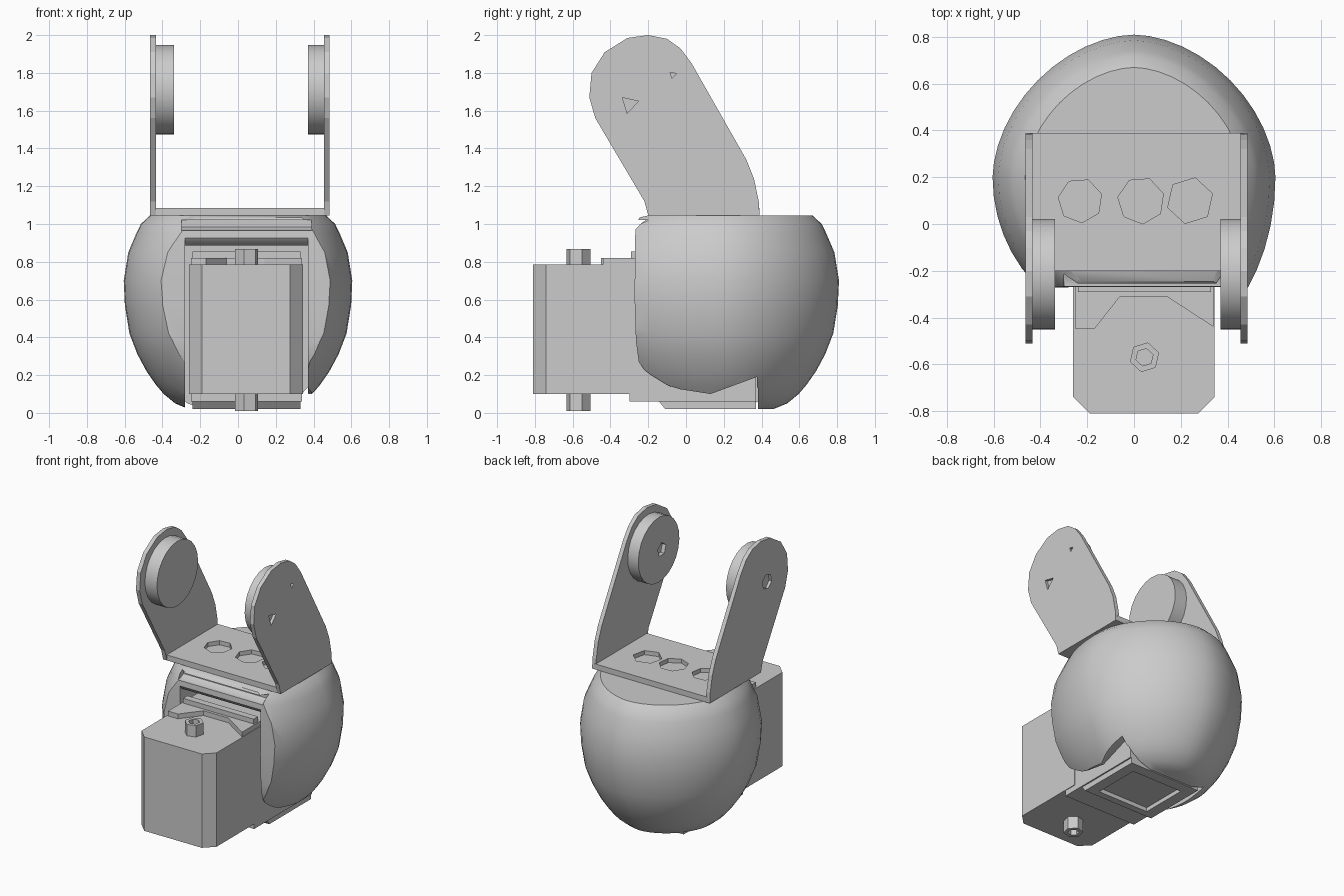
import bpy, bmesh, math

cube = bpy.data.objects.get("Cube")
if cube:
    bpy.data.objects.remove(cube, do_unlink=True)

grey = bpy.data.materials.new("plain grey")
grey.use_nodes = True
colour = (0.6, 0.6, 0.6, 1)
grey.diffuse_color = colour
grey.node_tree.nodes["Principled BSDF"].inputs["Base Color"].default_value = colour


def finish(name, bm):
    bmesh.ops.recalc_face_normals(bm, faces=bm.faces)
    mesh = bpy.data.meshes.new(name)
    bm.to_mesh(mesh)
    bm.free()
    mesh.materials.append(grey)
    ob = bpy.data.objects.new(name, mesh)
    bpy.context.collection.objects.link(ob)
    return ob


def prism(name, outline, axis, lo, hi):
    """Extrude a 2D outline along an axis (x: outline is y,z; z: outline is x,y)."""
    bm = bmesh.new()
    place = (lambda a, b, c: (c, a, b)) if axis == "x" else (lambda a, b, c: (a, b, c))
    ends = [[bm.verts.new(place(a, b, c)) for a, b in outline] for c in (lo, hi)]
    for ring in ends:
        bm.faces.new(ring)
    n = len(outline)
    for i in range(n):
        j = (i + 1) % n
        bm.faces.new((ends[0][i], ends[0][j], ends[1][j], ends[1][i]))
    return finish(name, bm)


def box(name, x, y, z):
    return prism(name, [(x[0], y[0]), (x[1], y[0]), (x[1], y[1]), (x[0], y[1])], "z", *z)


def polygon(cx, cy, r, n, turn=0.3):
    return [(cx + r * math.cos(turn + math.tau * i / n),
             cy + r * math.sin(turn + math.tau * i / n)) for i in range(n)]


def boolean(ob, cutter, operation="DIFFERENCE"):
    """Apply a boolean and remove the cutter."""
    cutter.hide_render = True
    mod = ob.modifiers.new("cut", "BOOLEAN")
    mod.object, mod.operation, mod.solver = cutter, operation, "EXACT"
    bpy.context.view_layer.objects.active = ob
    bpy.ops.object.modifier_apply(modifier=mod.name)
    bpy.data.objects.remove(cutter, do_unlink=True)


def shade_smooth(ob, angle):
    bpy.ops.object.select_all(action="DESELECT")
    ob.select_set(True)
    bpy.context.view_layer.objects.active = ob
    bpy.ops.object.shade_smooth_by_angle(angle=math.radians(angle))


def shell_point(angle, s, z):
    """Egg-shaped ring: narrower towards the back, fuller at the left front."""
    c, n = math.cos(angle), math.sin(angle)
    power = 1.8 if n > 0 else 2
    depth = .61 if n > 0 else (.8 if c > 0 else .64)
    x = math.copysign(abs(c) ** (2 / power), c)
    y = math.copysign(abs(n) ** (2 / power), n)
    return (.605 * s * x, .2 + depth * s * y, z)


# Rounded shell, lofted from stacked rings
levels = [(1.045, .77), (1.0, .85), (.95, .89), (.85, .96), (.7, 1), (.57, .99), (.42, .95),
          (.31, .88), (.22, .80), (.15, .72), (.1, .65), (.05, .55), (.02, .43)]
bm = bmesh.new()
rings = [[bm.verts.new(shell_point(math.tau * i / 48, s, z)) for i in range(48)]
         for z, s in levels]
for low, high in zip(rings, rings[1:]):
    for i in range(48):
        j = (i + 1) % 48
        bm.faces.new((low[i], low[j], high[j], high[i]))
bm.faces.new(rings[0])
bm.faces.new(rings[-1])
shell = finish("shell", bm)

# Trim the front, notch the left underside, open the slot and the groove above it
front_trim = [(-.27, .92), (-.272, .6), (-.265, .38), (-.25, .27), (-.2, .17), (-.1, -.1),
              (1, -.1), (1, 1.2), (-.2, 1.2), (-.2, 1.045), (-.245, 1.035), (-.265, 1.0)]
boolean(shell, prism("trim_cutter", front_trim, "x", -1, 1), "INTERSECT")
notch = [(-.5, .27), (-.25, .27), (-.2, .2), (-.13, .155), (-.03, .125), (.13, .1),
         (.375, .19), (.375, -.2), (-.5, -.2)]
boolean(shell, prism("notch_cutter", notch, "x", .1, 1))
slot = [(-1, -.5), (.38, -.5), (.38, .885), (-.21, .885), (-.25, .9), (-.28, .94), (-1, .94)]
boolean(shell, prism("slot_cutter", slot, "x", -.28, .37))
groove = [(-1, .965), (-.24, .965), (-.2, .985), (-.2, 1.02), (-1, 1.02)]
boolean(shell, prism("groove_cutter", groove, "x", -.3, .39))
shade_smooth(shell, 35)

# Motor housing inside the shell
c = .07
front = [(-.26, -.81 + c), (-.26 + c, -.81), (.345 - c, -.81), (.345, -.81 + c),
         (.345, -.2), (-.26, -.2)]
prism("motor_front", front, "z", .1, .785)
box("motor_body", (-.25, .34), (-.3, .37), (.06, .82))
collar = [(-.25, -.45), (-.17, -.45), (-.06, -.31), (.14, -.31), (.34, -.44), (.34, -.25), (-.25, -.25)]
prism("motor_collar", collar, "z", .78, .82)
box("collar_ridge", (-.24, .33), (-.29, -.24), (.81, .855))

# Shaft knobs above and below
for name, lo, hi in (("top_knob", .77, .868), ("bottom_knob", .01, .11)):
    knob = prism(name, polygon(.045, -.57, .065, 6), "z", lo, hi)
    boolean(knob, prism("knob_hole", polygon(.045, -.57, .038, 6), "z",
                        hi - .05 if lo > .5 else lo - .01, hi + .01 if lo > .5 else lo + .05))

# Foot frame under the motor, with an open recess
foot = prism("foot_frame", [(-.15, .07), (-.11, .02), (.37, .02), (.37, .07)], "x", -.24, .33)
boolean(foot, box("foot_recess", (-.16, .25), (-.06, .29), (0, .05)))

# Bracket plate with three shallow openings
plate = box("bracket_plate", (-.45, .47), (-.2, .39), (1.045, 1.085))
for x, y, r, n in ((-.23, .1, .095, 7), (.03, .1, .1, 7), (.24, .1, .1, 6)):
    boolean(plate, prism("opening", polygon(x, y, r, n), "z", 1.055, 1.2))

# Bracket arms with round bosses on their inner faces
arm = [(-.2, 1.045), (-.22, 1.12), (-.48, 1.56), (-.512, 1.67), (-.5, 1.8), (-.43, 1.91),
       (-.31, 1.985), (-.2, 2), (-.1, 1.98), (-.03, 1.93), (.03, 1.85), (.32, 1.34),
       (.36, 1.24), (.385, 1.12), (.39, 1.045)]
right_nicks = [(-.27, 1.68, .055, 6)]
left_nicks = [(-.3, 1.635, .05, 3), (-.07, 1.79, .02, 3)]
for label, x0, x1, b0, b1, outer, nicks in (
        ("right", -.465, -.435, -.437, -.338, -.465, right_nicks),
        ("left", .455, .485, .37, .457, .485, left_nicks)):
    ob = prism(label + "_arm", arm, "x", x0, x1)
    for y, z, r, n in nicks:
        boolean(ob, prism("nick", polygon(y, z, r, n), "x", outer - .02, outer + .02))
    boss = prism(label + "_boss", polygon(-.215, 1.71, .237, 24), "x", b0, b1)
    if label == "left":
        boolean(boss, prism("boss_nick", polygon(-.25, 1.7, .05, 5), "x", b0 - .02, b0 + .03))
    shade_smooth(boss, 30)
